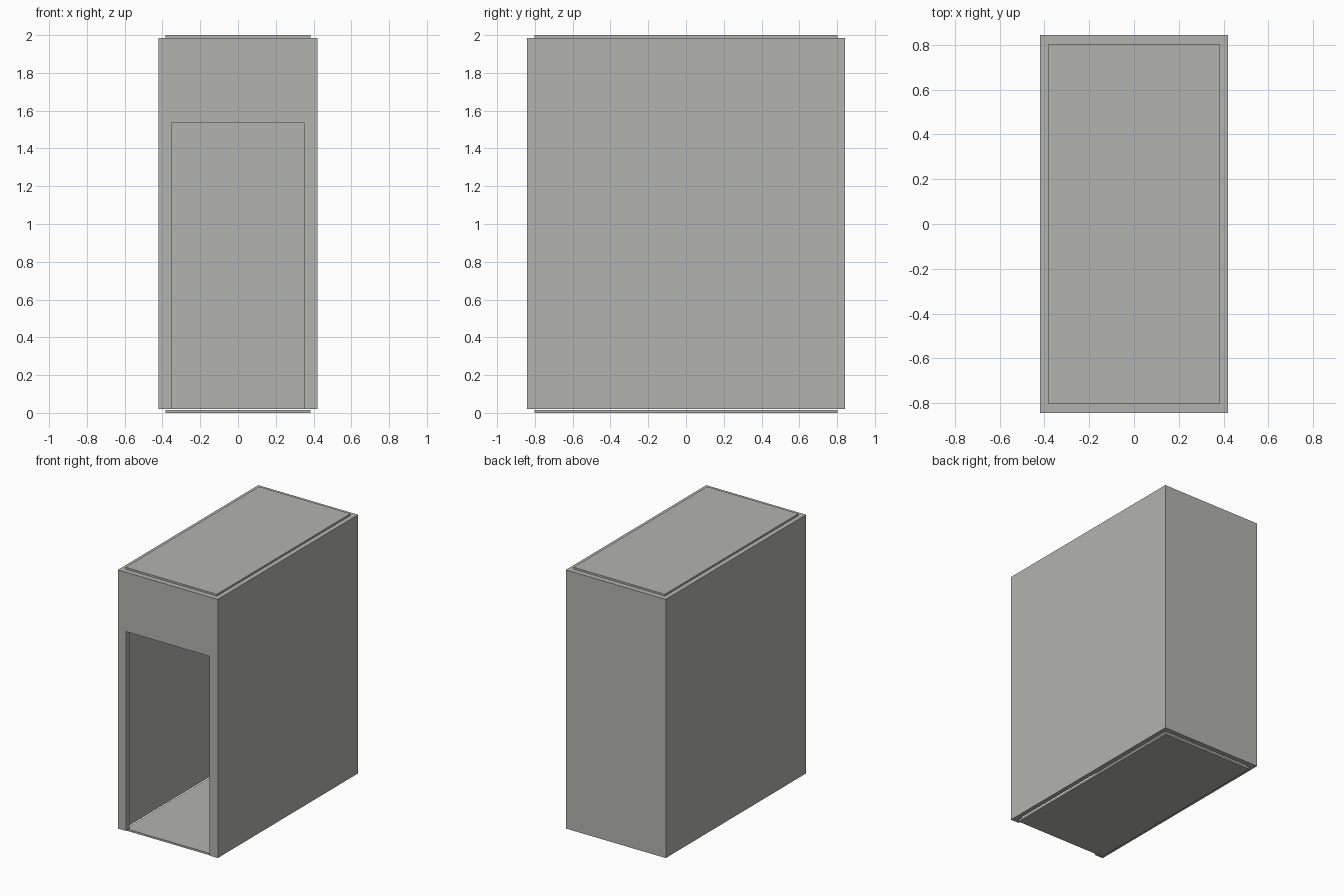
import bpy

cube = bpy.data.objects.get("Cube")
if cube:
    bpy.data.objects.remove(cube, do_unlink=True)

# Single warm grey finish
grey = bpy.data.materials.new("warm_grey")
grey.use_nodes = True
colour = (0.45, 0.45, 0.43, 1)
grey.diffuse_color = colour
grey.node_tree.nodes["Principled BSDF"].inputs["Base Color"].default_value = colour


def box(name, low, high):
    """Axis-aligned box between two corners."""
    bpy.ops.mesh.primitive_cube_add(size=1)
    obj = bpy.context.object
    obj.name = obj.data.name = name
    for v in obj.data.vertices:
        v.co = [lo if c < 0 else hi for c, lo, hi in zip(v.co, low, high)]
    obj.data.materials.append(grey)
    return obj


def cut(target, cutter):
    """Subtract a helper box and discard it."""
    cutter.hide_render = True
    mod = target.modifiers.new("cut", 'BOOLEAN')
    mod.operation = 'DIFFERENCE'
    mod.solver = 'EXACT'
    mod.object = cutter
    bpy.context.view_layer.objects.active = target
    bpy.ops.object.modifier_apply(modifier=mod.name)
    bpy.data.objects.remove(cutter, do_unlink=True)


WIDE, DEEP = 0.42, 0.843          # outer half sizes
IN_X, IN_Y = 0.384, 0.802         # cavity half sizes
BASE, TOP = 0.02, 1.986           # wall bottom and top
PLATE = 0.014

# Four walls as an open tube, with a doorway through the front
walls = box("walls", (-WIDE, -DEEP, BASE), (WIDE, DEEP, TOP))
cut(walls, box("cavity_cutter", (-IN_X, -IN_Y, -1), (IN_X, IN_Y, 3)))
cut(walls, box("doorway_cutter", (-0.352, -1, -1), (0.352, -0.5, 1.535)))

# Floor and roof plates closing the tube
for name, z in (("floor_plate", 0), ("roof_plate", TOP)):
    box(name, (-IN_X, -IN_Y, z), (IN_X, IN_Y, z + PLATE))
